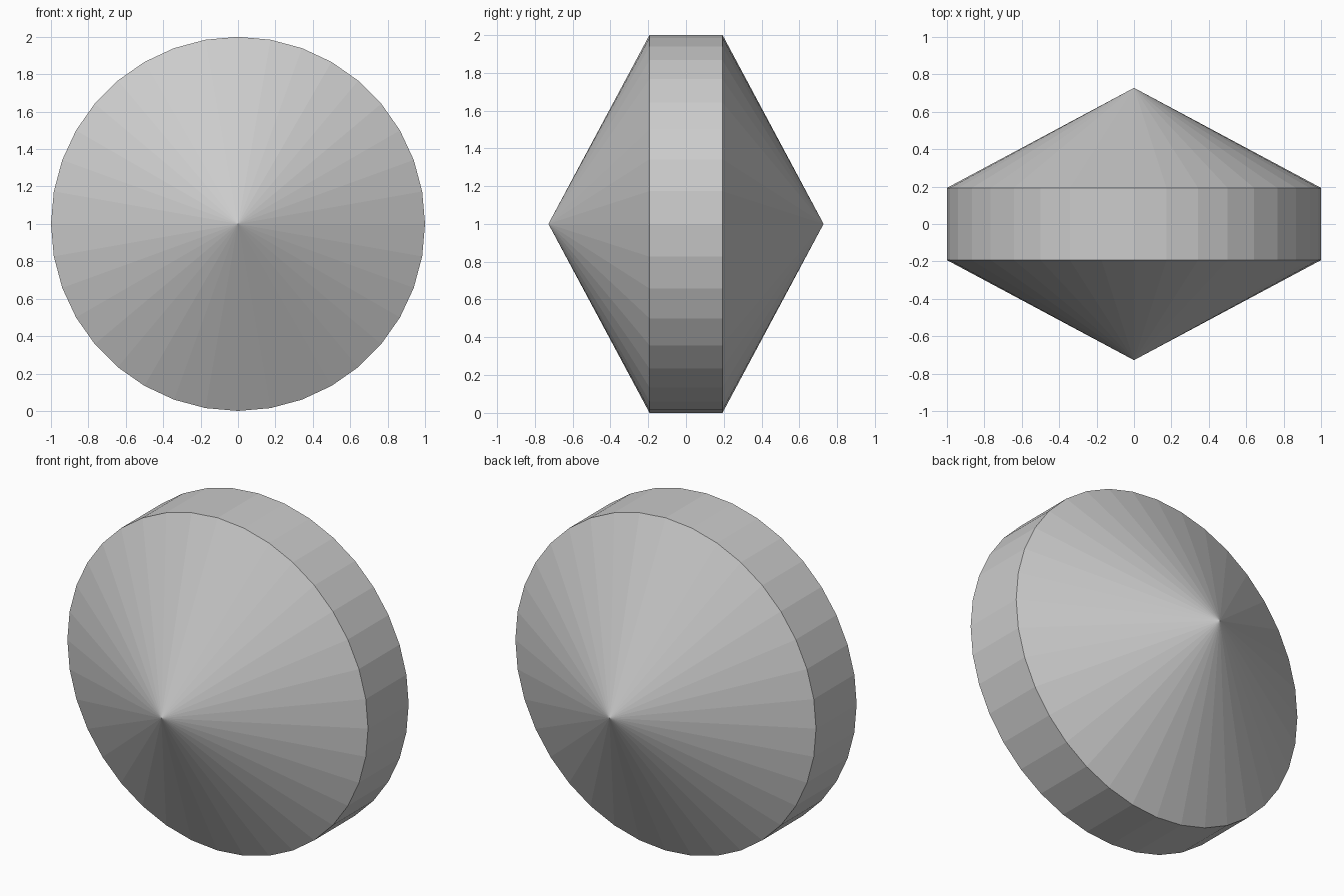
import bpy, bmesh
from math import radians
from mathutils import Matrix

if "Cube" in bpy.data.objects:
    bpy.data.objects.remove(bpy.data.objects["Cube"])

SIDES = 36
RADIUS = 1.0
BAND_WIDTH = 0.386   # flat rim along y
CONE_HEIGHT = 0.535  # each pointed face

bm = bmesh.new()

# Rim band: a short cylinder lying along y
bmesh.ops.create_cone(
    bm, cap_ends=True, cap_tris=False, segments=SIDES,
    radius1=RADIUS, radius2=RADIUS, depth=BAND_WIDTH,
    matrix=Matrix.Translation((0, 0, RADIUS)) @ Matrix.Rotation(radians(90), 4, 'X'))

# Front and back cones: raise each cap to a point
caps = [f for f in bm.faces if len(f.verts) == SIDES]
for cap in caps:
    outward = cap.normal.copy()
    tip = bmesh.ops.poke(bm, faces=[cap])["verts"][0]
    tip.co += outward * CONE_HEIGHT

bmesh.ops.recalc_face_normals(bm, faces=bm.faces)
mesh = bpy.data.meshes.new("double_cone_disc")
bm.to_mesh(mesh)
bm.free()
disc = bpy.data.objects.new("double_cone_disc", mesh)
bpy.context.collection.objects.link(disc)
